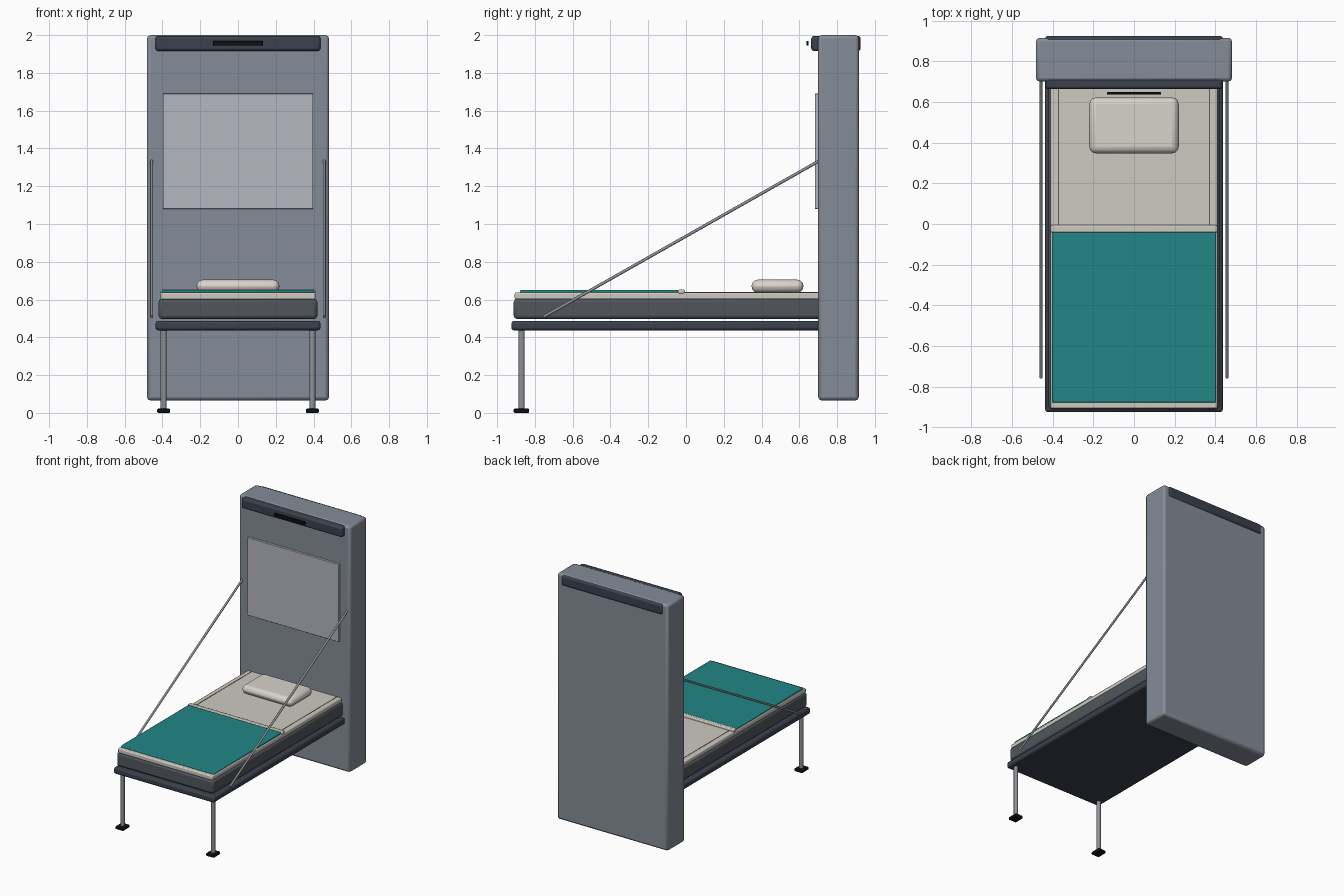
import bpy
from mathutils import Vector

if "Cube" in bpy.data.objects:
    bpy.data.objects.remove(bpy.data.objects["Cube"])


def material(name, r, g, b):
    # sRGB 0-255 values to linear diffuse colour
    m = bpy.data.materials.new(name)
    m.diffuse_color = [(c / 255) ** 2.2 for c in (r, g, b)] + [1]
    m.use_nodes = True
    m.node_tree.nodes["Principled BSDF"].inputs["Base Color"].default_value = m.diffuse_color
    return m


shell = material("grey_shell", 132, 139, 150)
dark = material("dark_trim", 62, 67, 78)
charcoal = material("charcoal_fabric", 82, 87, 93)
black = material("black_rubber", 22, 23, 26)
board = material("pale_panel", 178, 182, 189)
linen = material("linen", 204, 201, 191)
pillowcase = material("pillowcase", 214, 210, 201)
teal = material("teal_blanket", 38, 134, 133)
steel = material("steel", 140, 144, 150)
seam = material("seam", 95, 94, 90)


def finish(ob, name, mat):
    ob.name = name
    ob.data.materials.append(mat)
    bpy.ops.object.shade_smooth_by_angle(angle=0.7)
    return ob


def box(name, x, y, z, mat, bevel=0.0, segments=2):
    # box from (min, max) ranges, with softly bevelled edges
    rng = (x, y, z)
    bpy.ops.mesh.primitive_cube_add(size=1, location=[(a + b) / 2 for a, b in rng])
    ob = bpy.context.object
    ob.scale = [b - a for a, b in rng]
    bpy.ops.object.transform_apply(location=False, rotation=False, scale=True)
    finish(ob, name, mat)
    if bevel:
        m = ob.modifiers.new("Bevel", 'BEVEL')
        m.width, m.segments = bevel, segments
    return ob


def rod(name, a, b, radius, mat, sides=16):
    a, b = Vector(a), Vector(b)
    d = b - a
    bpy.ops.mesh.primitive_cylinder_add(vertices=sides, radius=radius, depth=d.length,
                                        location=(a + b) / 2,
                                        rotation=d.to_track_quat('Z', 'Y').to_euler())
    return finish(bpy.context.object, name, mat)


# Wall cabinet with header band, grip and back panel
box("wall_cabinet", (-.482, .482), (.70, .915), (.066, 2.0), shell, .018)
box("cabinet_header", (-.437, .437), (.663, .925), (1.916, 1.996), dark, .014)
box("header_grip", (-.133, .133), (.637, .648), (1.944, 1.969), black, .003)
box("back_panel", (-.397, .397), (.682, .705), (1.08, 1.69), board, .002)

# Fold-down bed
box("bed_frame", (-.437, .437), (-.925, .72), (.437, .487), dark, .014)
box("mattress_base", (-.42, .42), (-.912, .72), (.497, .605), charcoal, .018)
box("mattress_sheet", (-.41, .41), (-.907, .72), (.60, .637), linen, .008)
box("blanket", (-.404, .404), (-.878, -.04), (.63, .651), teal, .007)
box("blanket_fold", (-.41, .41), (-.042, -.006), (.63, .653), linen, .007)
box("pillow", (-.22, .22), (.347, .622), (.637, .705), pillowcase, .033, 3)

# Mirrored legs, feet, stays and sheet seams
for side, s in (("left", -1), ("right", 1)):
    rod(side + "_leg", (s * .394, -.87, .015), (s * .394, -.87, .445), .016, steel)
    cx = s * .394
    box(side + "_foot", (cx - .034, cx + .034), (-.912, -.83), (.0, .022), black, .005)
    rod(side + "_stay", (s * .457, -.755, .508), (s * .457, .715, 1.34), .008, steel, 12)
    cx = s * .371
    box(side + "_sheet_seam", (cx - .002, cx + .002), (-.01, .70), (.635, .639), seam)
